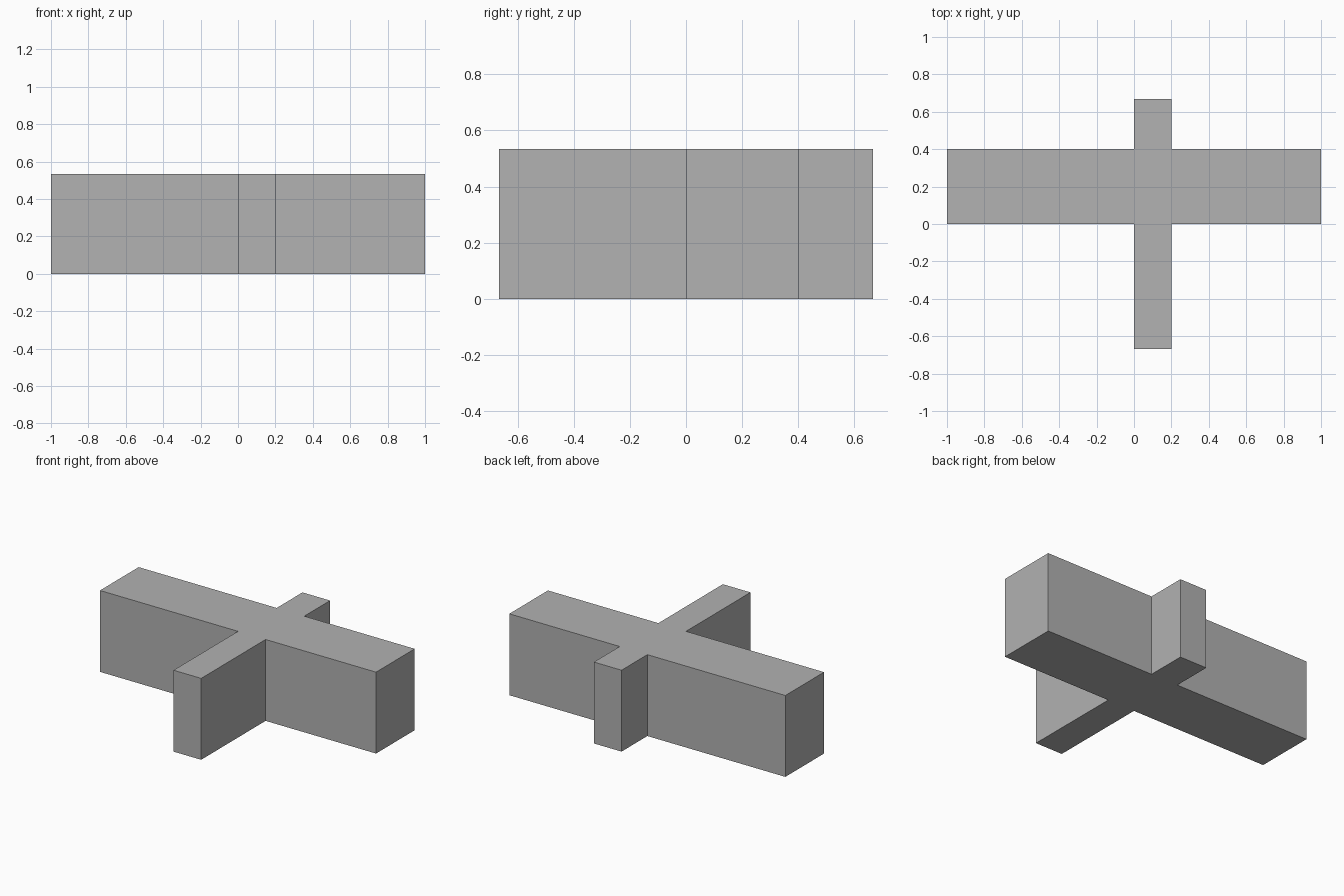
import bpy
import bmesh

cube = bpy.data.objects.get("Cube")
if cube:
    bpy.data.objects.remove(cube, do_unlink=True)

# Single flat colour
grey = bpy.data.materials.new("mid grey")
grey.use_nodes = True
colour = (0.445, 0.445, 0.445, 1)
grey.diffuse_color = colour
grey.node_tree.nodes["Principled BSDF"].inputs["Base Color"].default_value = colour

# Extents of the long bar, the narrow crossing bar and the shared height
long_x, long_y = (-1, 1), (0, 0.4)
cross_x, cross_y = (0, 0.2), (-0.667, 0.667)
height = 0.533

# Cross-shaped outline, counter-clockwise from the front arm
outline = [
    (cross_x[0], cross_y[0]), (cross_x[1], cross_y[0]),
    (cross_x[1], long_y[0]), (long_x[1], long_y[0]),
    (long_x[1], long_y[1]), (cross_x[1], long_y[1]),
    (cross_x[1], cross_y[1]), (cross_x[0], cross_y[1]),
    (cross_x[0], long_y[1]), (long_x[0], long_y[1]),
    (long_x[0], long_y[0]), (cross_x[0], long_y[0]),
]

# Extrude the outline into one solid block
bm = bmesh.new()
base = bm.faces.new([bm.verts.new((x, y, 0)) for x, y in outline])
result = bmesh.ops.extrude_face_region(bm, geom=[base], use_keep_orig=True)
top_verts = [g for g in result["geom"] if isinstance(g, bmesh.types.BMVert)]
bmesh.ops.translate(bm, verts=top_verts, vec=(0, 0, height))
bmesh.ops.recalc_face_normals(bm, faces=bm.faces)

mesh = bpy.data.meshes.new("cross_block")
bm.to_mesh(mesh)
bm.free()
mesh.materials.append(grey)
block = bpy.data.objects.new("cross_block", mesh)
bpy.context.collection.objects.link(block)
